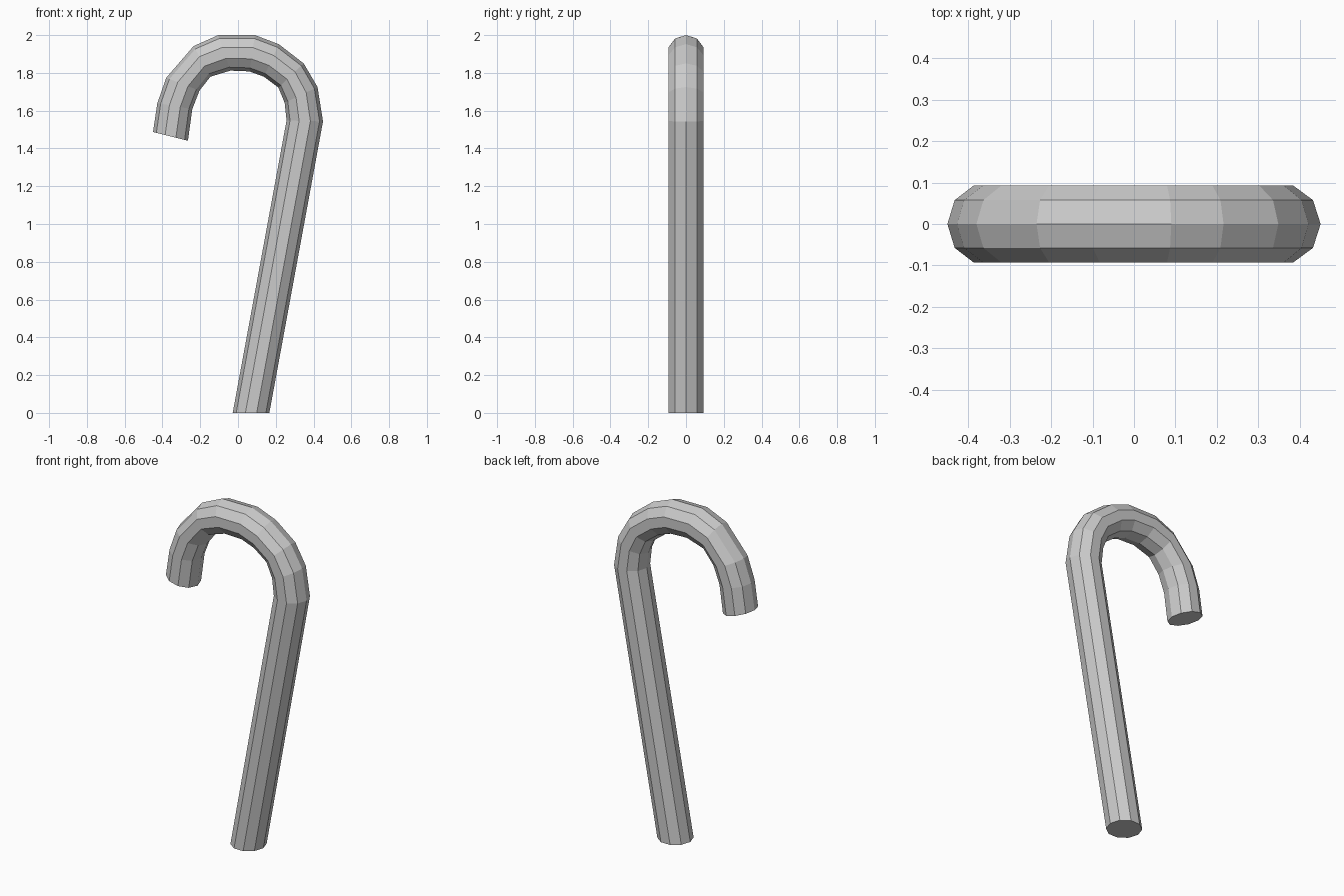
import bpy, bmesh
from math import cos, sin, tau
from mathutils import Vector

if "Cube" in bpy.data.objects:
    bpy.data.objects.remove(bpy.data.objects["Cube"])

SIDES = 10
RADIUS = 0.098

# Side profile of the cane: (outer x, outer z, inner x, inner z) per ring
RINGS = [
    (0.166, 0.0, -0.028, 0.0),
    (0.45, 1.543, 0.257, 1.548),
    (0.421, 1.725, 0.247, 1.642),
    (0.348, 1.850, 0.214, 1.722),
    (0.216, 1.952, 0.137, 1.780),
    (0.090, 2.0, 0.060, 1.808),
    (-0.105, 2.0, -0.040, 1.812),
    (-0.235, 1.942, -0.146, 1.780),
    (-0.380, 1.774, -0.204, 1.706),
    (-0.427, 1.640, -0.242, 1.608),
    (-0.45, 1.487, -0.265, 1.441),
]

bm = bmesh.new()


# Ten-sided cross-section spanning the outer and inner edge of the bend
def ring(ox, oz, ix, iz):
    outer, inner = Vector((ox, 0, oz)), Vector((ix, 0, iz))
    mid, half = (outer + inner) / 2, (outer - inner) / 2
    side = Vector((0, RADIUS, 0))
    return [bm.verts.new(mid + half * cos(tau * i / SIDES) + side * sin(tau * i / SIDES))
            for i in range(SIDES)]


# Skin the rings into a tube and close both ends
rings = [ring(*r) for r in RINGS]
for a, b in zip(rings, rings[1:]):
    for i in range(SIDES):
        j = (i + 1) % SIDES
        bm.faces.new((a[i], a[j], b[j], b[i]))
bm.faces.new(rings[0])
bm.faces.new(rings[-1])
bmesh.ops.recalc_face_normals(bm, faces=bm.faces)

mesh = bpy.data.meshes.new("hooked_cane")
bm.to_mesh(mesh)
bm.free()
bpy.context.collection.objects.link(bpy.data.objects.new("hooked_cane", mesh))
